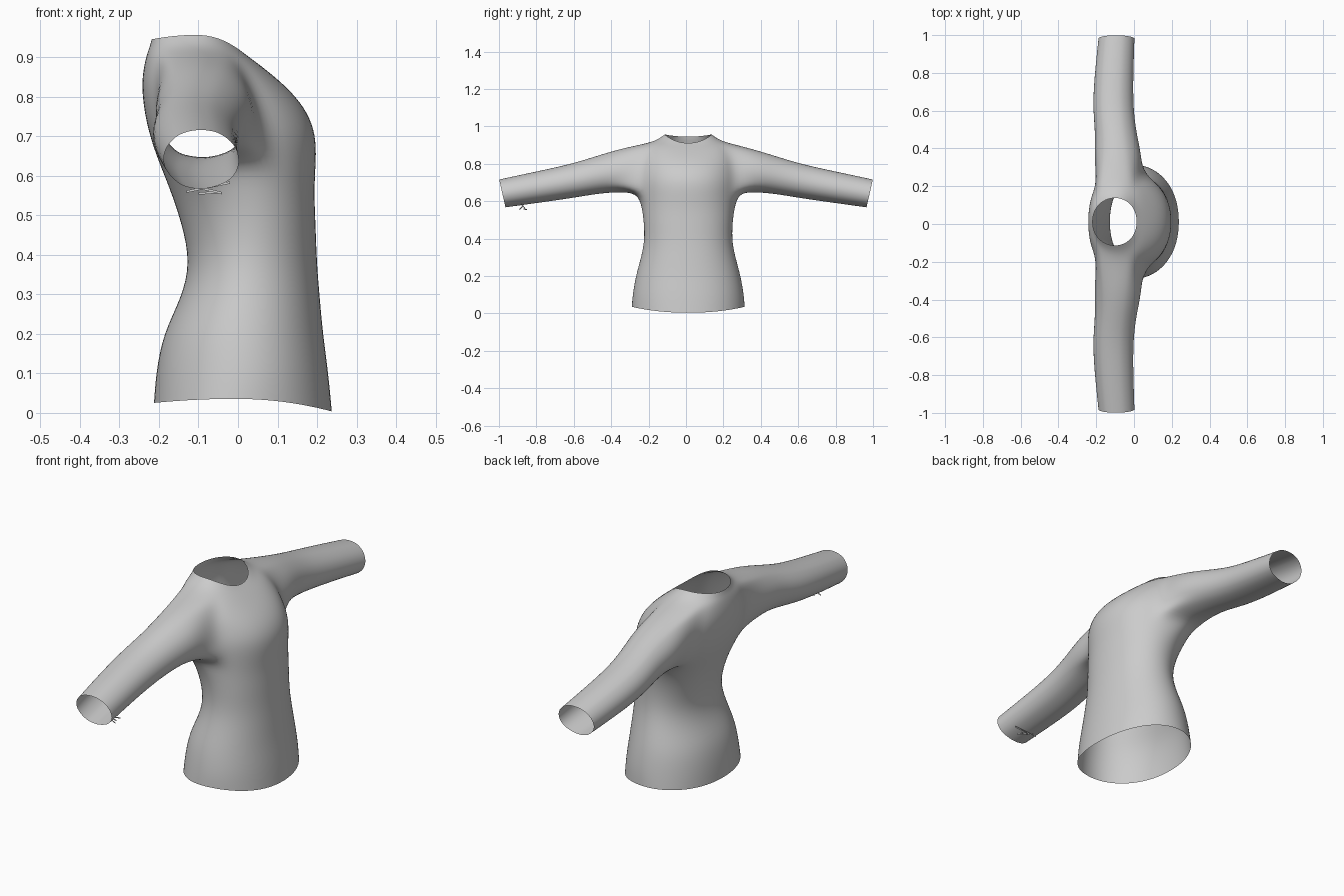
import bpy, bmesh, math

if "Cube" in bpy.data.objects:
    bpy.data.objects.remove(bpy.data.objects["Cube"])

cloth = bpy.data.materials.new("grey cloth")
cloth.use_nodes = True
GREY = (0.6, 0.6, 0.6, 1)
cloth.diffuse_color = GREY
cloth.node_tree.nodes["Principled BSDF"].inputs["Base Color"].default_value = GREY

COLS = 24
MID_Y = 0.012

# Torso rings: back x, front x, side x, half width, then z at back, side, front
TORSO = [
    (-.215, .240, .00, .305, .025, .036, .003),
    (-.210, .231, .01, .300, .10, .10, .10),
    (-.192, .217, .01, .283, .20, .20, .20),
    (-.145, .209, .02, .257, .29, .29, .29),
    (-.122, .201, .03, .236, .38, .38, .38),
    (-.144, .198, .03, .238, .48, .48, .48),
    (-.175, .194, .00, .250, .57, .57, .57),
    (-.208, .202, -.06, .275, .65, .645, .66),
    (-.230, .196, -.08, .285, .72, .71, .72),
    (-.241, .170, -.09, .280, .78, .775, .775),
    (-.246, .125, -.09, .270, .84, .84, .825),
    (-.235, .072, -.09, .230, .90, .908, .868),
    (-.225, .040, -.09, .165, .925, .928, .892),
    (-.220, .015, -.10, .127, .945, .957, .910),
]
ARM_LOW, ARM_HIGH = 7, 11      # torso rings bounding the armhole
HOLE_COLS = (4, 9)             # torso columns bounding the armhole

# Sleeve rings: distance from centre, back x, front x, bottom z, top z, lean
SLEEVE = [
    (.36, -.217, .045, .648, .882, -.01),
    (.48, -.208, .017, .638, .842, 0),
    (.62, -.224, -.001, .614, .798, 0),
    (.80, -.212, .000, .590, .758, .008),
    (.982, -.192, .006, .566, .717, .017),
]


def torso_ring(bm, row):
    xb, xf, cx, hy, zb, zs, zf = row
    ring = []
    for k in range(COLS):
        a = math.tau * k / COLS
        c, s = math.cos(a), math.sin(a)
        end_x, end_z = (xf, zf) if c > 0 else (xb, zb)
        s_full = math.copysign(abs(s) ** 0.92, s)
        ring.append(bm.verts.new((cx + (end_x - cx) * abs(c),
                                  MID_Y + hy * s_full,
                                  zs + (end_z - zs) * c * c)))
    return ring


def in_hole(r, k):
    lo, hi = HOLE_COLS
    sides = (range(lo, hi), range(COLS - hi, COLS - lo))
    return ARM_LOW <= r < ARM_HIGH and any(k in s for s in sides)


def armhole_loop(rings, side):
    lo, hi = HOLE_COLS
    path = [(ARM_LOW, k) for k in range(lo, hi)]
    path += [(r, hi) for r in range(ARM_LOW, ARM_HIGH)]
    path += [(ARM_HIGH, k) for k in range(hi, lo, -1)]
    path += [(r, lo) for r in range(ARM_HIGH, ARM_LOW, -1)]
    return [rings[r][k if side > 0 else (COLS - k) % COLS] for r, k in path]


def add_sleeve(bm, loop, side):
    n = len(loop)
    cx = sum(v.co.x for v in loop) / n
    cz = sum(v.co.z for v in loop) / n
    angles = [math.atan2(v.co.z - cz, v.co.x - cx) for v in loop]
    previous = loop
    for dist, xb, xf, zb, zt, lean in SLEEVE:
        ring = []
        for a in angles:
            c, s = math.cos(a), math.sin(a)
            ring.append(bm.verts.new(((xb + xf) / 2 + (xf - xb) / 2 * c,
                                      side * (dist + lean * s),
                                      (zb + zt) / 2 + (zt - zb) / 2 * s)))
        for i in range(n):
            j = (i + 1) % n
            bm.faces.new((previous[i], previous[j], ring[j], ring[i]))
        previous = ring


def finish(name, bm):
    bmesh.ops.recalc_face_normals(bm, faces=bm.faces)
    mesh = bpy.data.meshes.new(name)
    bm.to_mesh(mesh)
    bm.free()
    mesh.materials.append(cloth)
    for p in mesh.polygons:
        p.use_smooth = True
    obj = bpy.data.objects.new(name, mesh)
    bpy.context.collection.objects.link(obj)
    return obj


# Sweater: open torso shell with sleeves grown out of the armholes
bm = bmesh.new()
rings = [torso_ring(bm, row) for row in TORSO]
for r in range(len(rings) - 1):
    for k in range(COLS):
        if not in_hole(r, k):
            j = (k + 1) % COLS
            bm.faces.new((rings[r][k], rings[r][j], rings[r + 1][j], rings[r + 1][k]))
for side in (1, -1):
    add_sleeve(bm, armhole_loop(rings, side), side)
inside = [v for v in bm.verts if not v.link_faces]
bmesh.ops.delete(bm, geom=inside, context='VERTS')
sweater = finish("sweater", bm)
sub = sweater.modifiers.new("smooth", 'SUBSURF')
sub.levels = sub.render_levels = 2

# Loose threads under the right cuff
bm = bmesh.new()
for x0, x1, z0, z1, y in ((-.13, -.02, .557, .580, -.86),
                          (-.12, -.04, .572, .553, -.87),
                          (-.10, -.05, .552, .556, -.85)):
    corners = [(x0, y, z0), (x1, y - .02, z1), (x1, y - .02, z1 + .006), (x0, y, z0 + .006)]
    bm.faces.new([bm.verts.new(c) for c in corners])
finish("cuff_threads", bm)
